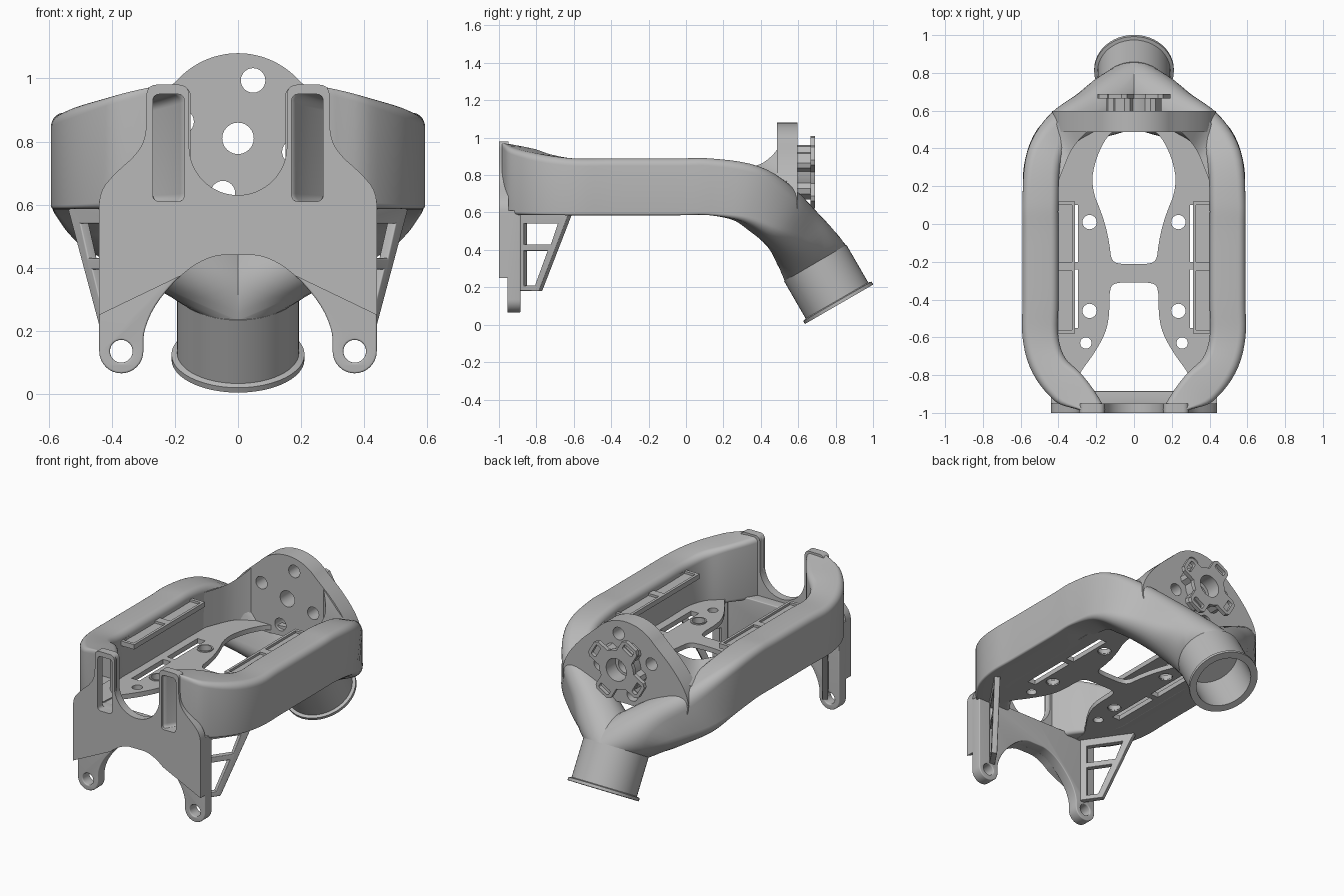
import bpy, bmesh
from math import sin, cos, pi, radians
from mathutils import Vector, Matrix

cube = bpy.data.objects.get("Cube")
if cube:
    bpy.data.objects.remove(cube, do_unlink=True)

grey = bpy.data.materials.new("plain grey")
grey.use_nodes = True
grey.diffuse_color = (0.48, 0.48, 0.48, 1)
grey.node_tree.nodes["Principled BSDF"].inputs["Base Color"].default_value = (0.48, 0.48, 0.48, 1)


def finish(obj, angle=35):
    bpy.ops.object.select_all(action="DESELECT")
    obj.select_set(True)
    bpy.context.view_layer.objects.active = obj
    obj.data.materials.clear()
    obj.data.materials.append(grey)
    bpy.ops.object.shade_smooth_by_angle(angle=radians(angle))
    return obj


def from_bmesh(name, bm):
    bmesh.ops.recalc_face_normals(bm, faces=bm.faces)
    mesh = bpy.data.meshes.new(name)
    bm.to_mesh(mesh)
    bm.free()
    obj = bpy.data.objects.new(name, mesh)
    bpy.context.collection.objects.link(obj)
    return finish(obj)


def mirror(obj):
    mod = obj.modifiers.new("mirror", "MIRROR")
    mod.use_mirror_merge = False
    return obj


def cut(obj, cutter):
    mod = obj.modifiers.new("cut", "BOOLEAN")
    mod.operation, mod.solver, mod.object = "DIFFERENCE", "EXACT", cutter
    bpy.context.view_layer.objects.active = obj
    bpy.ops.object.modifier_apply(modifier=mod.name)
    bpy.data.objects.remove(cutter, do_unlink=True)


def arc(cx, cy, r, a, b, n=16):
    return [(cx + r * cos(radians(a + (b - a) * i / n)),
             cy + r * sin(radians(a + (b - a) * i / n))) for i in range(n + 1)]


def circle(cx, cy, r):
    return arc(cx, cy, r, 0, 345, 23)


def rect(x0, y0, x1, y1, r=0.0):
    if not r:
        return [(x0, y0), (x1, y0), (x1, y1), (x0, y1)]
    return (arc(x1 - r, y1 - r, r, 0, 90, 5) + arc(x0 + r, y1 - r, r, 90, 180, 5)
            + arc(x0 + r, y0 + r, r, 180, 270, 5) + arc(x1 - r, y0 + r, r, 270, 360, 5))


def smooth(pts, rounds=2):
    # Corner cutting on an open line, end points kept
    for _ in range(rounds):
        out = [pts[0]]
        for p, q in zip(pts, pts[1:]):
            p, q = Vector(p), Vector(q)
            out += [tuple(p * .75 + q * .25), tuple(p * .25 + q * .75)]
        pts = out + [pts[-1]]
    return pts


def both(half):
    # Half outline from the centre line, reflected to a closed loop
    return half + [(-x, y) for x, y in reversed(half) if abs(x) > 1e-5]


def sides(loop):
    return [loop, [(-x, y) for x, y in loop]]


def plate(name, loops, thick, matrix, bevel=0.0):
    # Filled flat outline with inner loops as holes
    cu = bpy.data.curves.new(name, "CURVE")
    cu.dimensions, cu.fill_mode = "2D", "BOTH"
    cu.extrude, cu.bevel_depth, cu.offset = thick / 2 - bevel, bevel, -bevel
    for loop in loops:
        sp = cu.splines.new("POLY")
        sp.points.add(len(loop) - 1)
        for p, co in zip(sp.points, loop):
            p.co = (co[0], co[1], 0, 1)
        sp.use_cyclic_u = True
    tmp = bpy.data.objects.new(name, cu)
    bpy.context.collection.objects.link(tmp)
    bpy.context.view_layer.update()
    mesh = bpy.data.meshes.new_from_object(tmp.evaluated_get(bpy.context.evaluated_depsgraph_get()))
    bpy.data.objects.remove(tmp)
    mesh.transform(matrix)
    bm = bmesh.new()
    bm.from_mesh(mesh)
    bmesh.ops.remove_doubles(bm, verts=bm.verts, dist=1e-5)
    return from_bmesh(name, bm)


def upright(y, x=0, yaw=0):
    return Matrix.Translation((x, y, 0)) @ Matrix.Rotation(radians(yaw), 4, "Z") @ Matrix.Rotation(pi / 2, 4, "X")


def level(z):
    return Matrix.Translation((0, 0, z))


def skin(name, rings):
    # Closed tube through rings of equal length
    bm = bmesh.new()
    rings = [[bm.verts.new(co) for co in ring] for ring in rings]
    n = len(rings[0])
    for r, s in zip(rings, rings[1:]):
        for k in range(n):
            bm.faces.new((r[k], r[(k + 1) % n], s[(k + 1) % n], s[k]))
    bm.faces.new(rings[0])
    bm.faces.new(rings[-1])
    return from_bmesh(name, bm)


def loft(name, sections, inset=0.0, steps=5):
    # Rounded box sections: x, y, z, yaw, pitch, width, height, top and bottom radius
    path, rings = [], []
    secs = [Vector(s) for s in sections]
    for i in range(len(secs) - 1):
        p0, p1, p2, p3 = (secs[max(0, min(len(secs) - 1, i + k))] for k in (-1, 0, 1, 2))
        for j in range(steps):
            t = j / steps
            path.append(0.5 * (2 * p1 + (p2 - p0) * t + (2 * p0 - 5 * p1 + 4 * p2 - p3) * t * t
                               + (3 * p1 - p0 - 3 * p2 + p3) * t ** 3))
    path.append(secs[-1])
    for x, y, z, yaw, pitch, w, h, rt, rb in path:
        a, p, w, h = radians(yaw), radians(pitch), w / 2 - inset, h / 2 - inset
        side = Vector((cos(a), -sin(a), 0))
        up = side.cross(Vector((sin(a) * cos(p), cos(a) * cos(p), sin(p))))
        ring = []
        for sx, sy, start, r in ((1, 1, 0, rt), (-1, 1, 90, rt), (-1, -1, 180, rb), (1, -1, 270, rb)):
            r = min(r, w * .98)
            for u, v in arc(sx * (w - r), sy * (h - r), r, start, start + 90, 6):
                ring.append(Vector((x, y, z)) + side * u + up * v)
        rings.append(ring)
    return skin(name, rings)


# Side ducts: front outlets, straight rails, then down and inward to the pipe
duct_path = [(.22, -.985, .78, 0, 0, .14, .39, .03, .03),
             (.345, -.87, .765, 42, 0, .2, .355, .03, .02),
             (.45, -.75, .749, 25, 0, .19, .325, .04, .012)]
duct_path += [(.495, y, .737, 0, 0, .19, .304, .04, .012) for y in (-.6, -.4, -.05, .13)]
duct_path += [(.48, .33, .70, -14, -18, .19, .31, .05, .03),
              (.40, .48, .60, -40, -35, .2, .32, .08, .07),
              (.24, .575, .50, -50, -45, .25, .33, .11, .11),
              (.09, .645, .405, -30, -55, .33, .355, .16, .16),
              (0, .692, .328, 0, -60, .38, .38, .186, .186)]
ducts = loft("side_ducts", duct_path)
mouth = duct_path[0]
cut(ducts, loft("duct_hollow", [(mouth[0], -1.05) + mouth[2:]] + duct_path[:4], .02))
mirror(ducts)

# Hollow pipe with end flange, turned about its slanted axis
bm = bmesh.new()
profile = [(0, -.252), (.193, -.252), (.193, -.02), (.211, -.015), (.211, .003), (.168, .003), (.168, -.24), (0, -.24)]
vs = [bm.verts.new((r, 0, z)) for r, z in profile]
es = [bm.edges.new(e) for e in zip(vs, vs[1:])]
bmesh.ops.spin(bm, geom=vs + es, cent=(0, 0, 0), axis=(0, 0, 1), angle=2 * pi, steps=48)
bmesh.ops.remove_doubles(bm, verts=bm.verts, dist=1e-5)
turn = Vector((0, .5, -.866)).to_track_quat("Z", "Y").to_matrix().to_4x4()
bm.transform(Matrix.Translation((0, .817, .112)) @ turn)
from_bmesh("outlet_pipe", bm)

# Front plate: outer layer with outlet slots, inner layer with legs
arch = smooth([(.3, .135), (.3, .2), (.26, .29), (.17, .39), (.08, .44), (0, .44)])
shoulder = smooth([(.29, .94), (.29, .82), (.32, .76), (.39, .7), (.44, .64), (.44, .55)])
outer = (arc(0, .785, .155, -90, 0) + arc(.185, .95, .03, 180, 90, 5) + arc(.26, .95, .03, 90, 0, 5)
         + shoulder + [(.44, .25)] + [p for p in arch if p[1] > .365])
slots = sides(rect(.17, .61, .27, .95, .02))
plate("front_plate", [both(outer)] + slots, .05, upright(-.975))
inner = [(0, .61), (.44, .61)] + arc(.37, .135, .07, 0, -180) + arch[1:]
plate("leg_plate", [both(inner)] + sides(circle(.37, .135, .036)), .07, upright(-.92), .006)

# Floor with windows, strap slots and screw holes
back_window = both(smooth([(0, .52), (.12, .5), (.2, .36), (.23, .2), (.16, .03), (.13, -.1),
                           (.12, -.2), (.06, -.213), (0, -.213)]))
floor_edge = smooth([(0, -.31), (.1, -.31), (.13, -.34), (.13, -.48), (.15, -.58), (.22, -.7), (.29, -.79),
                     (.3, -.86), (.3, -.9)])
rim = both(floor_edge + [(.36, -.9), (.44, -.75), (.44, .3), (.34, .42), (.26, .55), (0, .55)])
openings = [back_window]
for x, y, r in ((.235, .01, .04), (.235, -.46, .04), (.255, -.63, .03)):
    openings += sides(circle(x, y, r))
for y0, y1 in ((-.55, -.24), (-.2, .1)):
    openings += sides(rect(.296, y0, .35, y1))
plate("floor", [rim] + openings, .03, level(.601))

# Raised collars around the floor screw holes
for y in (.01, -.46):
    mirror(plate("screw_collar", [circle(.235, y, .047), circle(.235, y, .038)], .03, level(.608)))

# Strap ledges on the inner walls of the rails, with a raised lip
mirror(plate("strap_ledge", [rect(.312, -.58, .41, .12)], .016, level(.825)))
lip = [rect(.312, -.58, .41, .12)] + [rect(.328, a, .402, b) for a, b in ((-.56, -.25), (-.2, .1))]
mirror(plate("strap_lip", lip, .014, level(.84)))

# Side brackets under the rails
frame = [(0, .6), (.335, .6), (.137, .18), (0, .18)]
windows = [[(.04, .54), (.258, .54), (.214, .43), (.04, .43)], [(.04, .395), (.192, .395), (.11, .21), (.04, .21)]]
mirror(plate("side_bracket", [frame] + windows, .035, upright(-.89, .34, 55.5), .005))

# Back mounting plate with bolt circle
half = arc(0, .82, .26, 90, 42) + smooth([(.22, .97), (.31, .89), (.4, .78), (.44, .68), (.42, .58), (.25, .56), (0, .57)])
bolts = [circle(.185 * cos(radians(a)), .815 + .185 * sin(radians(a)), .039) for a in (75, 165, 255, 345)]
plate("mount_plate", [both(half), circle(0, .81, .05)] + bolts, .11, upright(.542))

# Curved webs blending the mounting plate into the rails: inner and outer top edge
inside = smooth([(.235, .5, .955), (.28, .46, .90), (.335, .39, .85), (.375, .29, .84), (.41, .2, .84)])
outside = smooth([(.235, .57, .955), (.33, .57, .86), (.42, .54, .74), (.46, .4, .80), (.46, .2, .84)])
mirror(skin("mount_web", [[i, o, (o[0], o[1], .62), (i[0], i[1], .62)] for i, o in zip(inside, outside)]))


# Four-armed hub on the mounting plate
def around(local, k):
    a = radians(30 + 90 * k)
    return [(u * cos(a) - v * sin(a), .815 + u * sin(a) + v * cos(a)) for u, v in local]


def arms(reach, width, waist):
    half = [(waist + .02, width), (reach - .02, width), (reach, width - .02)]
    local = [(waist, -waist)] + [(u, -v) for u, v in half] + half[::-1]
    return sum((around(local, k) for k in range(4)), [])


arm_slots = [around(rect(.145, -.038, .18, .038, .01), k) for k in range(4)]
plate("hub_flange", [arms(.2, .06, .085), circle(0, .815, .07)] + arm_slots, .025, upright(.677))
plate("hub_body", [arms(.15, .05, .075), circle(0, .815, .07)], .075, upright(.63))
